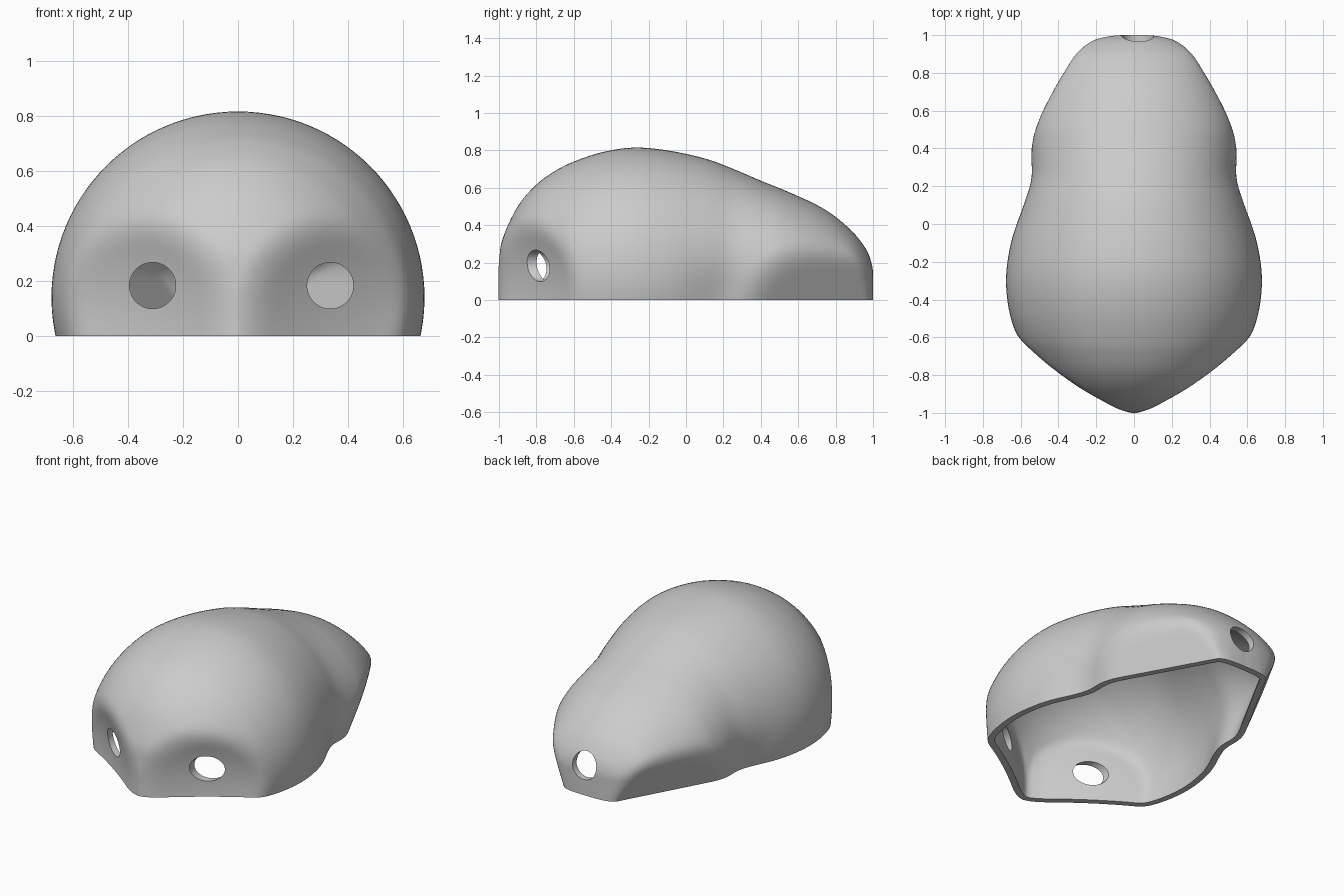
import bpy, bmesh, math
from mathutils import Vector

if "Cube" in bpy.data.objects:
    bpy.data.objects.remove(bpy.data.objects["Cube"])

CENTRE = 0.14      # height where the round upper section starts
WALL = 0.04
ARC, SIDE, STEPS = 56, 6, 5

# lengthwise profile: y, half width, top height
PROFILE = [(-1.003, 0, 0.14), (-0.999, 0.07, 0.21), (-0.98, 0.19, 0.33), (-0.9, 0.36, 0.50),
           (-0.8, 0.477, 0.617), (-0.7, 0.557, 0.69), (-0.6, 0.617, 0.74), (-0.45, 0.663, 0.79),
           (-0.28, 0.677, 0.815), (-0.1, 0.652, 0.80), (0.1, 0.597, 0.757), (0.25, 0.555, 0.702),
           (0.4, 0.548, 0.638), (0.5, 0.54, 0.598), (0.6, 0.512, 0.555), (0.7, 0.467, 0.508),
           (0.8, 0.412, 0.445), (0.9, 0.345, 0.355), (0.965, 0.235, 0.268), (0.992, 0.14, 0.205),
           (1.0, 0.06, 0.165), (1.0, 0, 0.14)]


def spline(points, steps):
    """Catmull-Rom curve through the points."""
    p = [Vector(q) for q in points]
    p = [2 * p[0] - p[1]] + p + [2 * p[-1] - p[-2]]
    out = []
    for a, b, c, d in zip(p, p[1:], p[2:], p[3:]):
        for i in range(steps):
            t = i / steps
            out.append(0.5 * (2 * b + (c - a) * t + (2 * a - 5 * b + 4 * c - d) * t * t
                              + (3 * b - a - 3 * c + d) * t ** 3))
    return out + [p[-2]]


def smooth_max(a, b, k):
    h = max(k - abs(a - b), 0) / k
    return max(a, b) + h * h * k / 4


def shape(x, y, z):
    """Hollow the two eye areas, the waist and the two rear cheeks."""
    side = math.copysign(1, x)
    ax = abs(x)
    if y < -0.3:
        dx, dz = ax - 0.33, z - 0.18
        dent = -0.79 + 0.7 * dx - 0.15 * dz - 0.3 * dx * dx - 0.6 * dz * dz
        y = smooth_max(y, dent, 0.06)
    else:
        ax *= 1 - 0.06 * math.exp(-((y - 0.18) / 0.15) ** 2 - (z / 0.2) ** 2)
        if y > 0.1:
            ax = max(0, -smooth_max(-ax, -(0.45 - 0.55 * (y - 0.485) + 0.45 * z), 0.06))
    return Vector((side * ax, y, z))


def section(y, w, h):
    """Arch: straight walls below, half ellipse above."""
    w = max(w, 0)
    wall = []
    for i in range(SIDE):
        z = CENTRE * i / SIDE
        wall.append((w * (1 - 0.022 * ((CENTRE - z) / CENTRE) ** 2), z))
    arc = [(w * math.cos(math.pi * i / ARC), CENTRE + (h - CENTRE) * math.sin(math.pi * i / ARC))
           for i in range(ARC + 1)]
    pts = wall + arc + [(-x, z) for x, z in reversed(wall)]
    return [shape(x, y, z) for x, z in pts]


# outer surface
bm = bmesh.new()
rings = [[bm.verts.new(v) for v in section(*p)] for p in spline(PROFILE, STEPS)]
for r, s in zip(rings, rings[1:]):
    for i in range(len(r) - 1):
        bm.faces.new((r[i], r[i + 1], s[i + 1], s[i]))
bmesh.ops.remove_doubles(bm, verts=bm.verts, dist=0.0004)
bmesh.ops.recalc_face_normals(bm, faces=bm.faces)
if max(bm.faces, key=lambda f: f.calc_center_median().z).normal.z < 0:
    bmesh.ops.reverse_faces(bm, faces=bm.faces)
bm.normal_update()

# inner surface, parallel to the outer one, joined by a flat rim at the base
outer_faces = list(bm.faces)
rim = [e for e in bm.edges if len(e.link_faces) == 1]
inner = {}
for v in list(bm.verts):
    n = v.normal.copy()
    n.x *= min(1, abs(v.co.x) / 0.06)
    co = v.co - n * WALL
    if v.co.z < 1e-5:
        co.z = 0
    inner[v] = co
inner = {v: bm.verts.new(co) for v, co in inner.items()}
for f in outer_faces:
    bm.faces.new([inner[v] for v in reversed(f.verts)])
for e in rim:
    a, b = e.verts
    bm.faces.new((a, b, inner[b], inner[a]))
bmesh.ops.recalc_face_normals(bm, faces=bm.faces)
if bm.calc_volume(signed=True) < 0:
    bmesh.ops.reverse_faces(bm, faces=bm.faces)
mesh = bpy.data.meshes.new("hollow_shell")
bm.to_mesh(mesh)
bm.free()
shell = bpy.data.objects.new("hollow_shell", mesh)
bpy.context.collection.objects.link(shell)
grey = bpy.data.materials.new("plain grey")
grey.diffuse_color = (0.6, 0.6, 0.6, 1)
grey.use_nodes = True
grey.node_tree.nodes["Principled BSDF"].inputs["Base Color"].default_value = grey.diffuse_color
mesh.materials.append(grey)


def volume(me):
    b = bmesh.new()
    b.from_mesh(me)
    v = b.calc_volume(signed=True)
    b.free()
    return v


def select_shell():
    bpy.ops.object.select_all(action="DESELECT")
    shell.select_set(True)
    bpy.context.view_layer.objects.active = shell


def cut(cutter):
    """Cut a hole, keeping the first solver result that removes only a little."""
    cutter.hide_render = True
    select_shell()
    before = volume(shell.data)
    for solver in ("EXACT", "MANIFOLD", "FLOAT"):
        backup = shell.data.copy()
        m = shell.modifiers.new("cut", "BOOLEAN")
        m.operation = "DIFFERENCE"
        m.solver = solver
        m.object = cutter
        bpy.ops.object.modifier_apply(modifier=m.name)
        if 0.9 * before < volume(shell.data) < 0.9999 * before:
            break
        shell.data = backup
    bpy.data.objects.remove(cutter, do_unlink=True)


# two eye holes and one rear hole
for x, y in ((-0.31, -0.8), (0.335, -0.8), (0.02, 1.0)):
    bpy.ops.mesh.primitive_cylinder_add(vertices=64, radius=0.084, depth=0.5,
                                        location=(x, y, 0.183), rotation=(math.pi / 2, 0, 0))
    cut(bpy.context.object)

select_shell()
bpy.ops.object.shade_smooth_by_angle(angle=math.radians(40))
